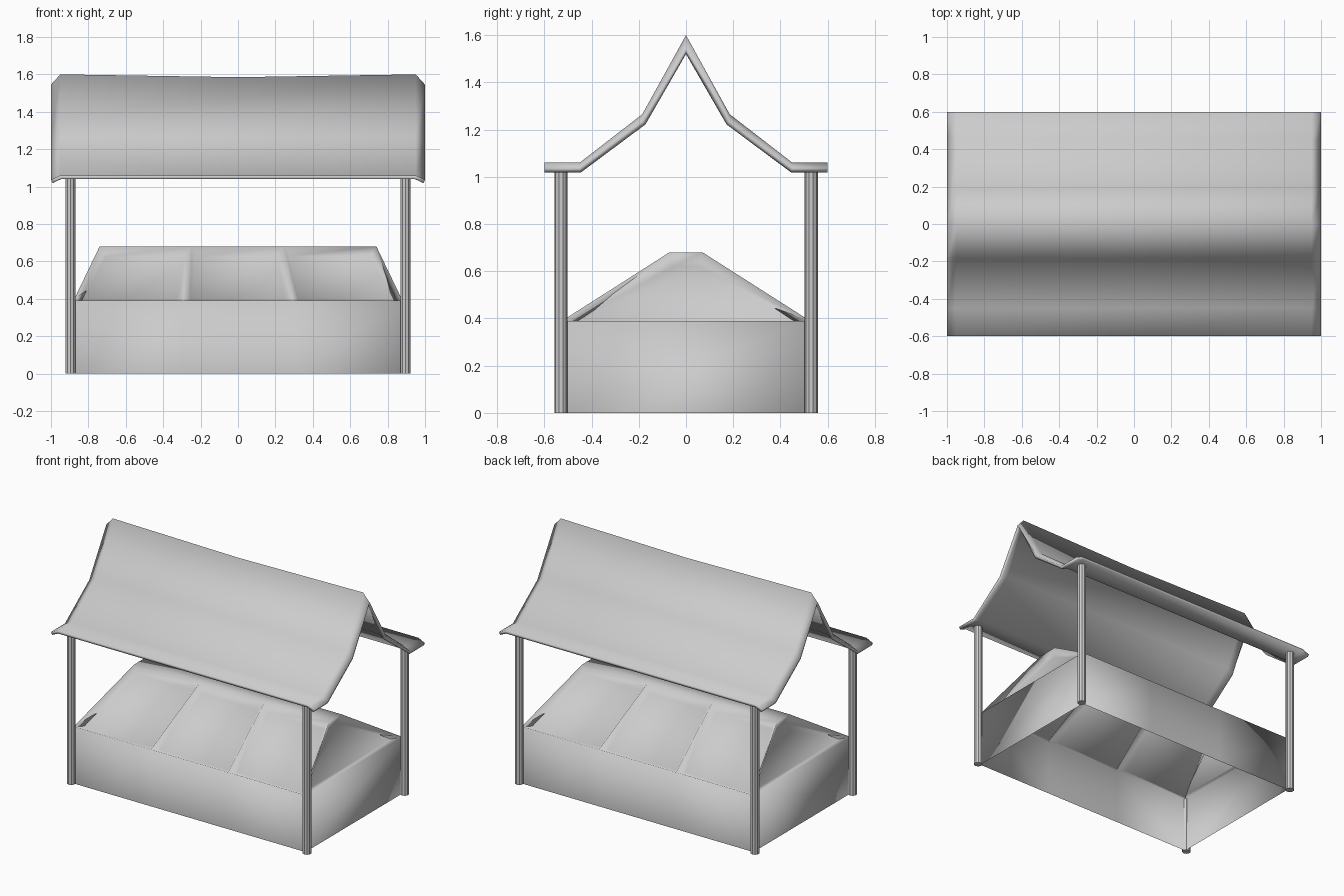
import bpy, bmesh

if "Cube" in bpy.data.objects:
    bpy.data.objects.remove(bpy.data.objects["Cube"])


def finish(name, bm):
    bmesh.ops.recalc_face_normals(bm, faces=bm.faces)
    mesh = bpy.data.meshes.new(name)
    bm.to_mesh(mesh)
    bm.free()
    for p in mesh.polygons:
        p.use_smooth = True
    ob = bpy.data.objects.new(name, mesh)
    bpy.context.collection.objects.link(ob)
    return ob


def loft(bm, rows):
    """Quads between neighbouring point rows; returns the vertex grid."""
    grid = [[bm.verts.new(p) for p in row] for row in rows]
    for a, b in zip(grid, grid[1:]):
        for i in range(len(a) - 1):
            bm.faces.new((a[i], b[i], b[i + 1], a[i + 1]))
    return grid


# Roof: folded sheet, ends turned down, ridge sagging in the middle
half = [(0.6, 1.06, 0.023), (0.45, 1.06, 0.023), (0.185, 1.265, 0.03), (0, 1.6, 0.055)]
profile = [(-y, z, d) for y, z, d in half] + half[-2::-1]
bm = bmesh.new()
rows = []
for x in (-1, -0.95, 0, 0.95, 1):
    row = []
    for y, z, d in profile:
        if abs(x) == 1:
            z -= d
        if x == 0 and y == 0:
            z -= 0.015
        row.append((x, y, z))
    rows.append(row)
loft(bm, rows)
bmesh.ops.recalc_face_normals(bm, faces=bm.faces)
bm.normal_update()
if sum(f.normal.z for f in bm.faces) < 0:
    for v in bm.verts:
        v.co.x *= -1
roof = finish("roof", bm)
if sum(p.normal.z for p in roof.data.polygons) < 0:
    roof.data.flip_normals()
solid = roof.modifiers.new("thickness", "SOLIDIFY")
solid.thickness = 0.02
solid.offset = -1
solid.use_even_offset = True

# Posts
for x in (-0.895, 0.895):
    for y in (-0.53, 0.53):
        bpy.ops.mesh.primitive_cylinder_add(vertices=10, radius=0.028, depth=1.04,
                                            location=(x, y, 0.52))
        post = bpy.context.object
        post.name = ("front" if y < 0 else "back") + ("_left" if x < 0 else "_right") + "_post"
        bpy.ops.object.shade_smooth_by_angle()

# Counter: open-bottomed box with a sloping top of three trays per side
section = [(0.88, -0.525, 0), (0.88, -0.525, 0.39), (0.74, -0.07, 0.68),
           (0.74, 0.07, 0.68), (0.88, 0.525, 0.39), (0.88, 0.525, 0)]
bm = bmesh.new()
g = loft(bm, [[(w * u, y, z) for w, y, z in section] for u in (-1, -1 / 3, 1 / 3, 1)])
for end in (g[0], g[-1]):
    bm.faces.new((end[0], end[1], end[4], end[5]))
    bm.faces.new((end[1], end[2], end[3], end[4]))
bmesh.ops.recalc_face_normals(bm, faces=bm.faces)
bm.normal_update()
# Sunken trays on all sloping faces
trays = [f for f in bm.faces if 0.1 < abs(f.normal.z) < 0.95]
bmesh.ops.inset_individual(bm, faces=trays, thickness=0.05, depth=-0.04)
finish("counter", bm)
